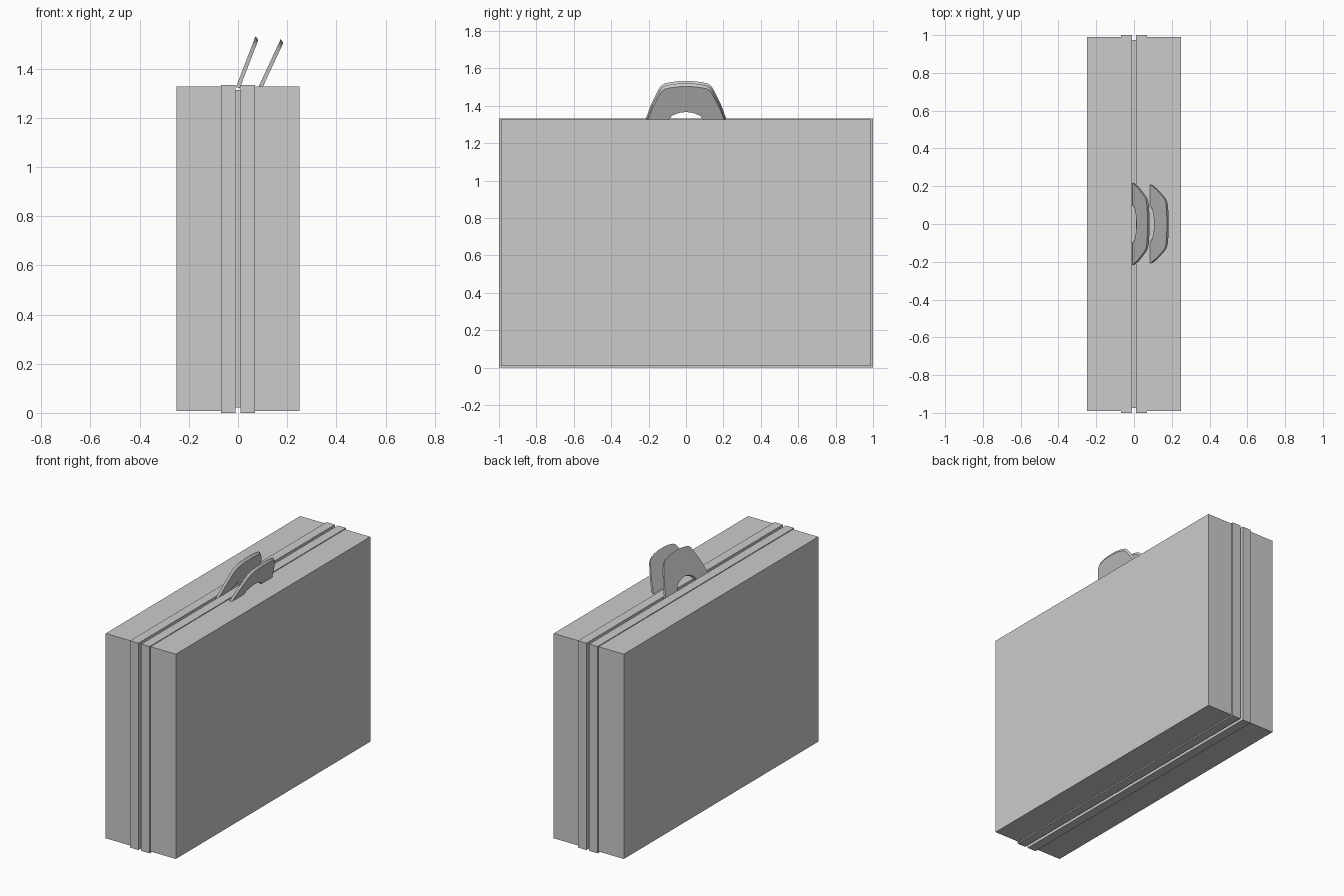
import bpy, bmesh, math
from mathutils import Matrix

if "Cube" in bpy.data.objects:
    bpy.data.objects.remove(bpy.data.objects["Cube"])


def box(name, x0, x1, y, z0, z1):
    """Box symmetric in y, spanning the given x and z ranges."""
    bm = bmesh.new()
    bmesh.ops.create_cube(bm, size=1, matrix=Matrix.Translation(((x0 + x1) / 2, 0, (z0 + z1) / 2))
                          @ Matrix.Diagonal((x1 - x0, 2 * y, z1 - z0, 1)))
    me = bpy.data.meshes.new(name)
    bm.to_mesh(me)
    bm.free()
    ob = bpy.data.objects.new(name, me)
    bpy.context.collection.objects.link(ob)
    return ob


# two case shells, each with a raised rim along the opening
for side, s in (("left", -1), ("right", 1)):
    box(side + "_shell", *sorted((s * 0.07, s * 0.25)), 0.99, 0.008, 1.328)
    box(side + "_rim", *sorted((s * 0.01, s * 0.07)), 1.0, 0.0, 1.333)

# recessed seam between the rims
box("seam_core", -0.01, 0.01, 0.975, 0.022, 1.313)

# handle half outlines (sideways, upwards)
OUTER = [(0.217, 0), (0.205, 0.035), (0.19, 0.08), (0.165, 0.135), (0.147, 0.173), (0.135, 0.193),
         (0.115, 0.208), (0.08, 0.216), (0.04, 0.221), (0, 0.222)]
INNER = [(0.10, 0), (0.092, 0.017), (0.078, 0.034), (0.055, 0.047), (0.028, 0.055), (0, 0.058)]


def handle(name, x, z, lean, size):
    def full(half):
        return half + [(-y, v) for y, v in reversed(half[:-1])]
    outer, inner = full(OUTER), full(INNER)
    outline = outer + inner[::-1]
    bm = bmesh.new()
    # the outward face is slightly smaller, giving a chamfered rim
    back = [bm.verts.new((0, y, v)) for y, v in outline]
    front = [bm.verts.new((0.016, y * 0.98, v * 0.945)) for y, v in outline]
    bm.faces.new(back)
    bm.faces.new(front[::-1])
    n = len(outline)
    for i in range(n):
        j = (i + 1) % n
        bm.faces.new((back[j], back[i], front[i], front[j]))
    bmesh.ops.recalc_face_normals(bm, faces=bm.faces)
    me = bpy.data.meshes.new(name)
    bm.to_mesh(me)
    bm.free()
    ob = bpy.data.objects.new(name, me)
    bpy.context.collection.objects.link(ob)
    ob.location = (x, 0, z)
    ob.rotation_euler = (0, math.radians(lean), 0)
    ob.scale = (1, size, size)
    bpy.context.view_layer.objects.active = ob
    ob.select_set(True)
    bpy.ops.object.shade_smooth_by_angle(angle=math.radians(35))
    ob.select_set(False)


# two leaning carry handles
handle("inner_handle", -0.008, 1.325, 21, 1.0)
handle("outer_handle", 0.083, 1.325, 25, 0.97)
